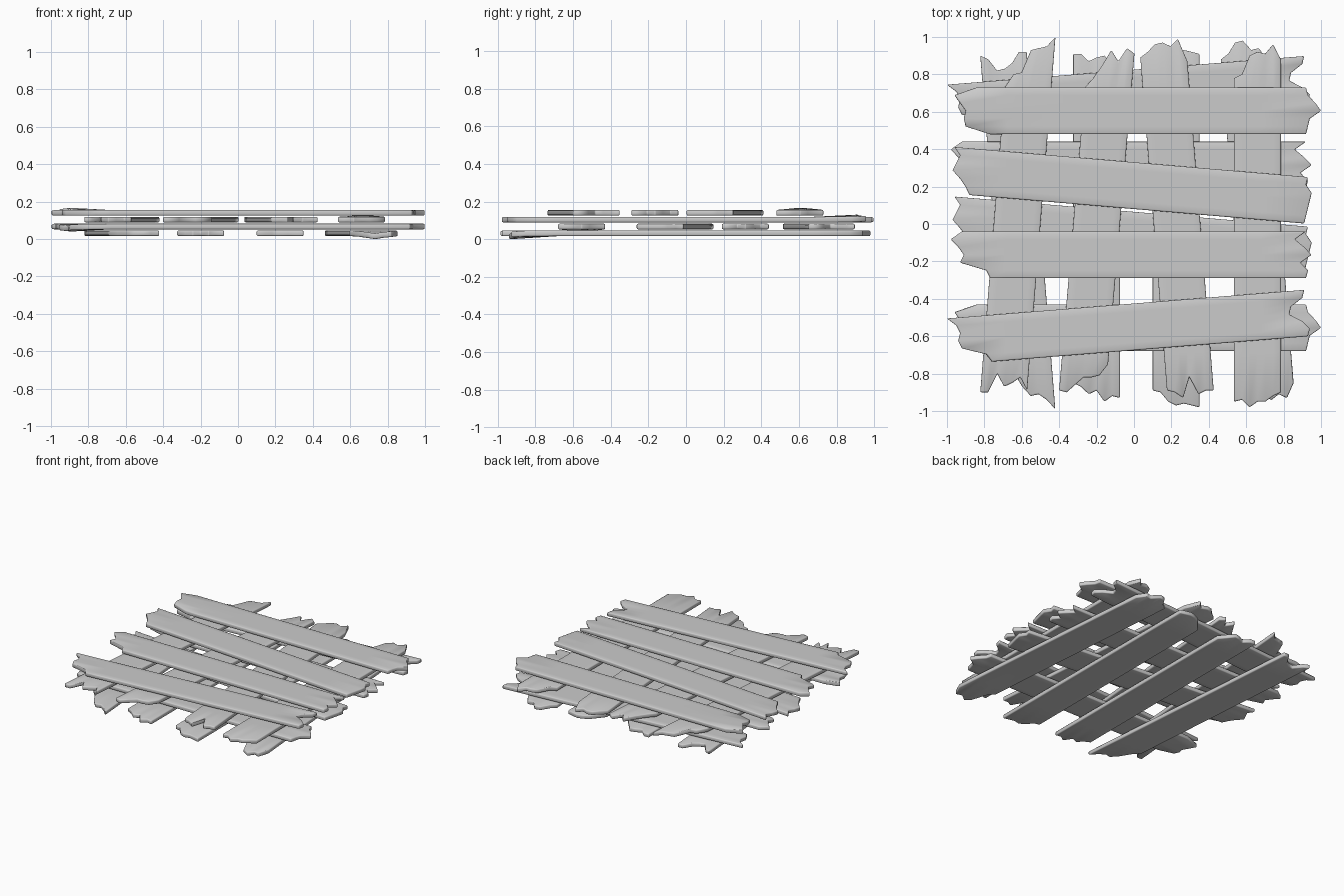
import bpy, bmesh

if "Cube" in bpy.data.objects:
    bpy.data.objects.remove(bpy.data.objects["Cube"])

WIDTH, THICK = 0.25, 0.03


def plank(name, along, z, centre, slope, low, high, bump=0.0, bump_end=-1):
    """Thin board with splintered ends; low/high list the end positions across the width."""
    n = len(low)
    stations = [-0.68, -0.35, 0.0, 0.35, 0.68]
    bm = bmesh.new()
    rows = []
    for i in range(n):
        v = (i / (n - 1) - 0.5) * WIDTH
        row = []
        for u in [low[i]] + stations + [high[i]]:
            w = centre + v + slope * u
            # gentle warp towards one end
            lift = bump * max(0.0, (u * bump_end - 0.68) / 0.25) * (1 - abs(v) / (WIDTH / 2))
            co = (u, w, z + lift) if along == 'x' else (w, u, z + lift)
            row.append(bm.verts.new(co))
        rows.append(row)
    for a, b in zip(rows, rows[1:]):
        for j in range(len(a) - 1):
            bm.faces.new((a[j], a[j + 1], b[j + 1], b[j]))
    bmesh.ops.recalc_face_normals(bm, faces=bm.faces)
    me = bpy.data.meshes.new(name)
    bm.to_mesh(me)
    bm.free()
    ob = bpy.data.objects.new(name, me)
    bpy.context.collection.objects.link(ob)
    sol = ob.modifiers.new("thickness", 'SOLIDIFY')
    sol.thickness = THICK
    sol.offset = 0
    bev = ob.modifiers.new("worn_edge", 'BEVEL')
    bev.width = 0.007
    bev.segments = 2
    bev.limit_method = 'ANGLE'
    bev.angle_limit = 1.2
    me.polygons.foreach_set("use_smooth", [True] * len(me.polygons))
    return ob


# Splintered end shapes for the crosswise boards (left end, right end)
A = ((-.77, -.90, -.91, -.90, -.93, -.96, -.84), (.92, .93, .94, 1.0, .97, .93, .92))
B = ((-.88, -.90, -.93, -.97, -.95, -.93, -.96), (.91, .92, .93, .94, .95, .92, .93))
C = ((-.77, -.79, -.93, -.91, -.94, -.98, -.92), (.92, .93, .89, .95, .91, .86, .92))
D = ((-.76, -.79, -.92, -.94, -.93, -.95, -1.0), (.93, .94, .90, .83, .84, .90, .91))

# Crosswise layers: same four boards in a different order
for layer, z, centres, sign in (("top", .14, (.605, .205, -.165, -.55), 1),
                                ("lower", .067, (-.555, -.06, .315, .70), -1)):
    for k, (ends, c, s) in enumerate(zip((A, B, C, D), centres, (0, -.085, 0, .08))):
        plank(f"{layer}_cross_board_{k + 1}", 'x', z, c, s, *ends,
              bump=.014 * sign if k == 0 else 0)

# Lengthwise boards of the upper layer: centre, slope, front end, back end
upper = (
    (-.625, .08, (-.90, -.90, -.80, -.87, -.85, -.82, -.89), (.73, .80, .81, .93, .94, .95, 1.0)),
    (-.20, .085, (-.89, -.90, -.86, -.82, -.82, -.81, -.75), (.73, .78, .85, .93, .87, .94, .91)),
    (.23, -.08, (-.89, -.90, -.93, -.82, -.91, -.89, -.89), (.89, .92, .96, .97, .95, .99, .87)),
    (.66, 0, (-.95, -.94, -.98, -.95, -.95, -.92, -.90), (.78, .80, .90, .92, .91, .96, .88)),
)
for k, (c, s, lo, hi) in enumerate(upper):
    plank(f"upper_long_board_{k + 1}", 'y', .104, c, s, lo, hi,
          bump=.012 if k == 3 else 0, bump_end=1)

# Lengthwise boards of the bottom layer
bottom = (
    (-.625, -.08, (-.74, -.79, -.87, -.92, -.91, -.94, -.99), (.90, .88, .82, .83, .86, .92, .92)),
    (-.20, 0, (-.85, -.87, -.91, -.89, -.95, -.92, -.93), (.91, .91, .87, .89, .90, .85, .80)),
    (.225, 0, (-.89, -.90, -.95, -.97, -.96, -.97, -.98), (.80, .85, .90, .92, .93, .92, .91)),
    (.66, -.08, (-.76, -.80, -.92, -.94, -.91, -.93, -.85), (.88, .91, .97, .98, .93, .94, .87)),
)
for k, (c, s, lo, hi) in enumerate(bottom):
    plank(f"bottom_long_board_{k + 1}", 'y', .031, c, s, lo, hi,
          bump=-.016 if k == 3 else 0)
